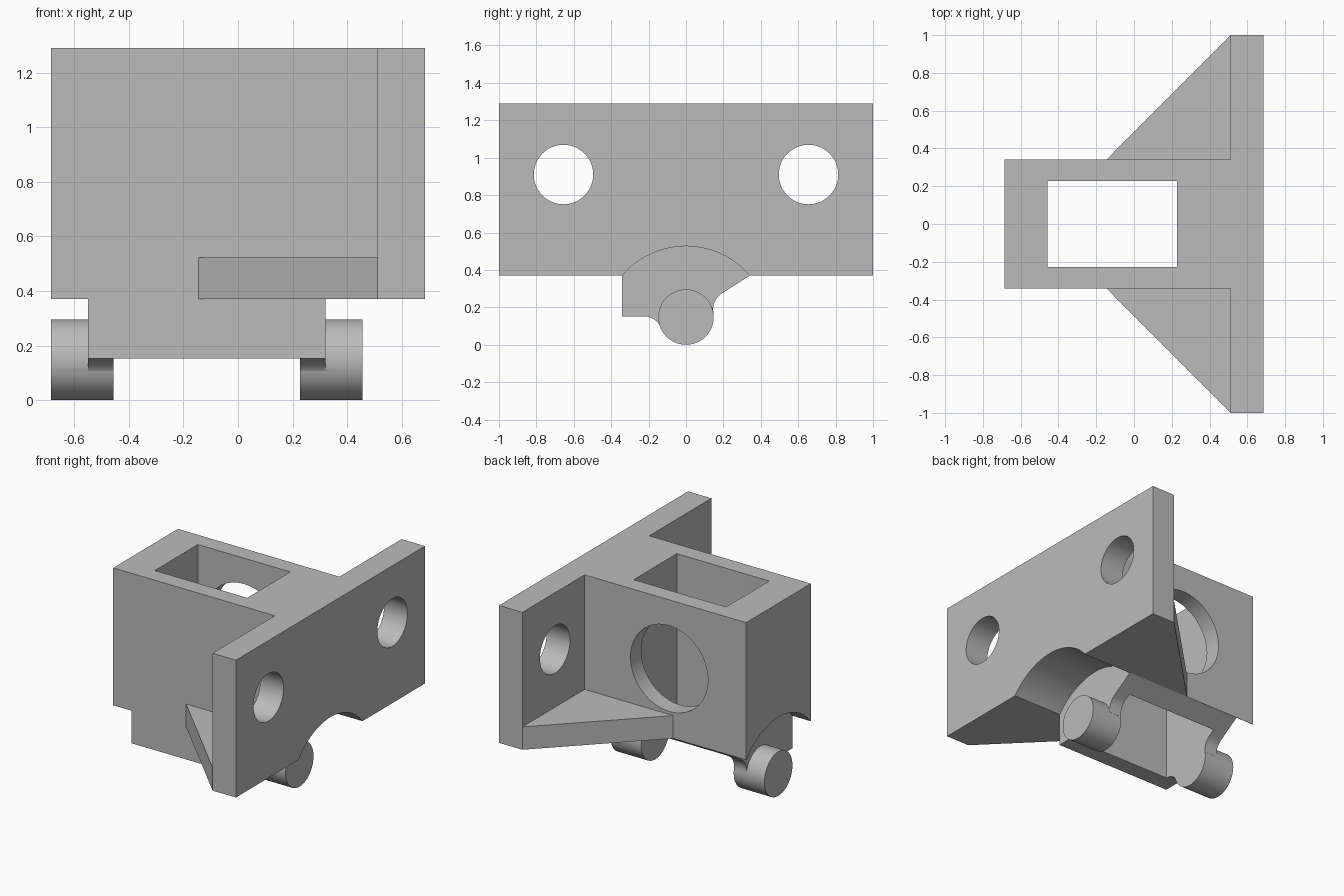
import bpy
import bmesh
import math
from mathutils import Vector

cube = bpy.data.objects.get("Cube")
if cube:
    bpy.data.objects.remove(cube, do_unlink=True)

grey = bpy.data.materials.new("plain_grey")
grey.use_nodes = True
grey.diffuse_color = (0.5, 0.5, 0.5, 1)
grey.node_tree.nodes["Principled BSDF"].inputs["Base Color"].default_value = (0.5, 0.5, 0.5, 1)


def prism(name, points, axis, low, high):
    """Extrude a 2D outline along an axis between two positions."""
    place = {
        "X": lambda a, b, t: (t, a, b),
        "Y": lambda a, b, t: (a, t, b),
        "Z": lambda a, b, t: (a, b, t),
    }[axis]
    bm = bmesh.new()
    face = bm.faces.new([bm.verts.new(place(a, b, low)) for a, b in points])
    extruded = bmesh.ops.extrude_face_region(bm, geom=[face])
    moved = [g for g in extruded["geom"] if isinstance(g, bmesh.types.BMVert)]
    bmesh.ops.translate(bm, verts=moved, vec=Vector(place(0, 0, high - low)))
    bmesh.ops.recalc_face_normals(bm, faces=bm.faces)
    mesh = bpy.data.meshes.new(name)
    bm.to_mesh(mesh)
    bm.free()
    mesh.materials.append(grey)
    obj = bpy.data.objects.new(name, mesh)
    bpy.context.collection.objects.link(obj)
    return obj


def rect(a0, a1, b0, b1):
    return [(a0, b0), (a1, b0), (a1, b1), (a0, b1)]


def arc(a, b, radius, start, end, steps):
    angles = [math.radians(start + (end - start) * i / steps) for i in range(steps + 1)]
    return [(a + radius * math.cos(t), b + radius * math.sin(t)) for t in angles]


def circle(a, b, radius):
    return arc(a, b, radius, 0, 360, 64)[:-1]


def combine(target, other, operation):
    mod = target.modifiers.new(operation.lower(), "BOOLEAN")
    mod.operation = operation
    mod.solver = "EXACT"
    mod.object = other
    bpy.context.view_layer.objects.active = target
    bpy.ops.object.modifier_apply(modifier=mod.name)
    bpy.data.objects.remove(other, do_unlink=True)


BASE, TOP = 0.37, 1.29
HALF = 0.342          # half depth of the central block
END = 0.685           # outer x of block and plate
PLATE_X = 0.512       # inner face of the mounting plate
PIN_Z, PIN_R = 0.148, 0.148

# Block and mounting plate share one T-shaped outline
outline = [(-END, -HALF), (PLATE_X, -HALF), (PLATE_X, -1), (END, -1),
           (END, 1), (PLATE_X, 1), (PLATE_X, HALF), (-END, HALF)]
bracket = prism("mounting_bracket", outline, "Z", BASE, TOP)

# Arched clearance along the underside
combine(bracket, prism("arch_cutter", circle(0, 0.08, 0.447), "X", -1, 1), "DIFFERENCE")

# Triangular gussets and plate screw holes on both sides
for side in (-1, 1):
    triangle = [(-0.145, side * HALF), (PLATE_X, side * HALF), (PLATE_X, side)]
    combine(bracket, prism("gusset", triangle, "Z", BASE, 0.523), "UNION")
    combine(bracket, prism("screw_cutter", circle(side * 0.655, 0.91, 0.159), "X", 0.4, 0.8),
            "DIFFERENCE")

# Pin carrier with fillets running into the pins
carrier = [(-HALF, 0.7), (-HALF, 0.152)]
carrier += arc(-0.226, 0.052, 0.1, 90, 23, 10)
carrier += [(0, PIN_Z)]
carrier += arc(0.245, 0.19, 0.1, 190, 122.3, 10)
carrier += [(HALF, BASE), (HALF, 0.7)]
combine(bracket, prism("pin_carrier", carrier, "X", -0.55, 0.32), "UNION")

# Hinge pins at the two ends
for low, high in ((-END, -0.457), (0.228, 0.456)):
    combine(bracket, prism("hinge_pin", circle(0, PIN_Z, PIN_R), "X", low, high), "UNION")

# Vertical pocket through everything, and round window in the back wall
combine(bracket, prism("pocket_cutter", rect(-0.457, 0.228, -0.228, 0.228), "Z", -0.2, 1.6),
        "DIFFERENCE")
combine(bracket, prism("window_cutter", circle(-0.115, 0.83, 0.287), "Y", 0.1, 0.6),
        "DIFFERENCE")

# Smooth curved walls, crisp edges
bpy.ops.object.select_all(action="DESELECT")
bracket.select_set(True)
bpy.context.view_layer.objects.active = bracket
bpy.ops.object.shade_smooth_by_angle(angle=math.radians(25))
